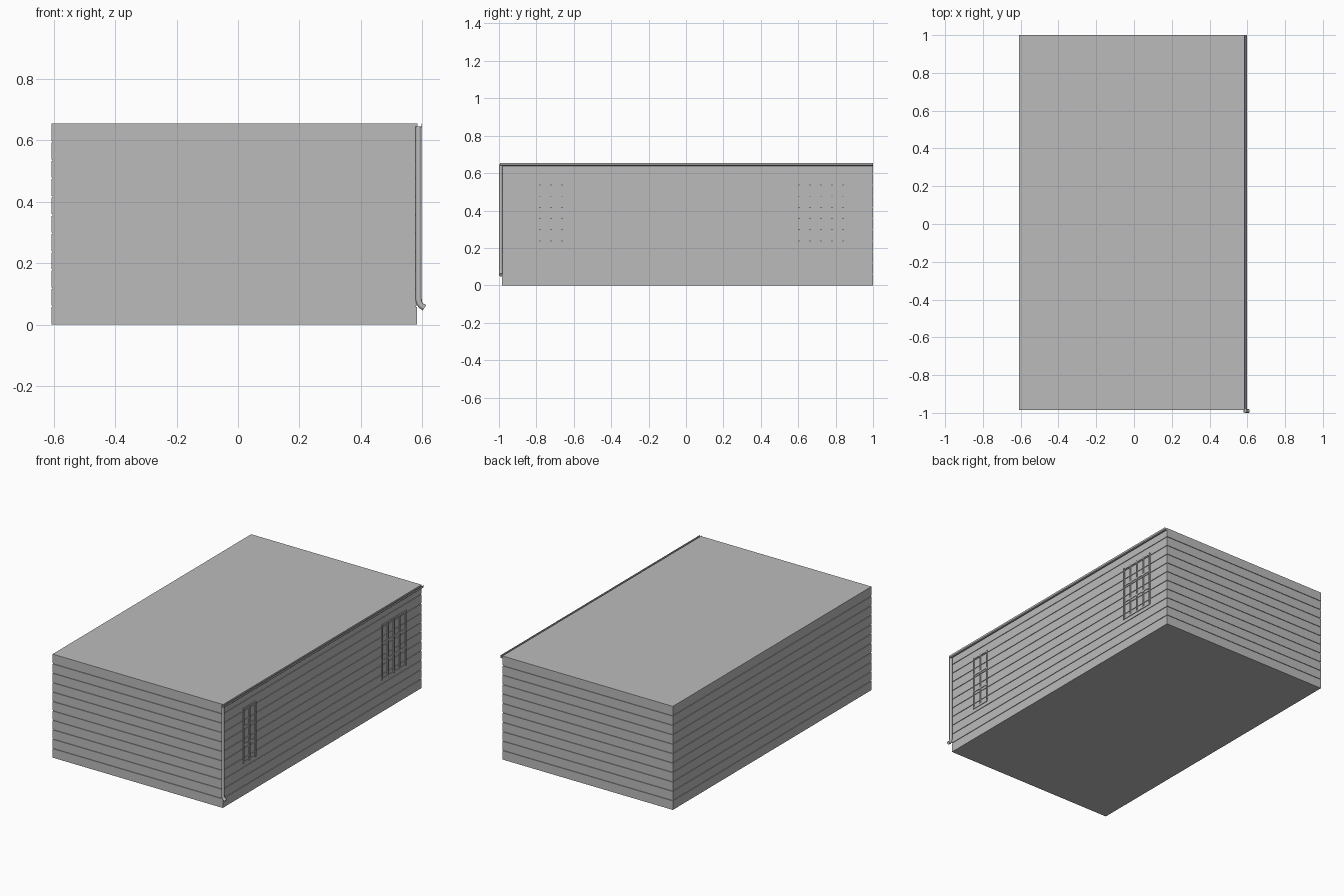
import bpy, bmesh
from mathutils import Vector

cube = bpy.data.objects.get("Cube")
if cube:
    bpy.data.objects.remove(cube, do_unlink=True)

grey = bpy.data.materials.new("plain grey")
grey.use_nodes = True
tone = (0.5, 0.5, 0.5, 1)
grey.diffuse_color = tone
grey.node_tree.nodes["Principled BSDF"].inputs["Base Color"].default_value = tone

X0, X1, Y0, Y1, TOP = -0.608, 0.583, -0.985, 1.0, 0.655


def finish(name, bm):
    bmesh.ops.recalc_face_normals(bm, faces=bm.faces)
    mesh = bpy.data.meshes.new(name)
    bm.to_mesh(mesh)
    bm.free()
    mesh.materials.append(grey)
    obj = bpy.data.objects.new(name, mesh)
    bpy.context.scene.collection.objects.link(obj)
    return obj


def add_box(bm, low, high):
    low, high = Vector(low), Vector(high)
    verts = bmesh.ops.create_cube(bm, size=1)["verts"]
    for v in verts:
        v.co = (low + high) / 2 + v.co * (high - low)


def loft(name, rings):
    """Skin a list of equal-sized rings and cap both ends."""
    bm = bmesh.new()
    loops = [[bm.verts.new(p) for p in ring] for ring in rings]
    for a, b in zip(loops, loops[1:]):
        for i in range(len(a)):
            j = (i + 1) % len(a)
            bm.faces.new((a[i], a[j], b[j], b[i]))
    bm.faces.new(loops[0])
    bm.faces.new(loops[-1])
    return finish(name, bm)


# Walls: stacked boards separated by narrow grooves
boards, groove, depth = 11, 0.005, 0.004
pitch = TOP / boards
levels = [(0, 0)]
for n in range(1, boards):
    z = n * pitch
    levels += [(z - groove / 2, 0), (z - groove / 2, depth),
               (z + groove / 2, depth), (z + groove / 2, 0)]
levels.append((TOP, 0))
loft("clad_walls", [[(X0 + d, Y0 + d, z), (X1 - d, Y0 + d, z),
                     (X1 - d, Y1 - d, z), (X0 + d, Y1 - d, z)] for z, d in levels])


# Windows: raised bars laid over the boards
def window(name, start, columns):
    bm = bmesh.new()
    low, high, step, half = 0.203, 0.553, 0.059, 0.005
    end = start + columns * step
    for c in range(columns + 1):
        y = start + c * step
        add_box(bm, (X1 - 0.005, y - half, low), (X1 + 0.005, y + half, high))
    for r in range(4):
        z = low + half + r * (high - low - 2 * half) / 3
        add_box(bm, (X1 - 0.005, start - half, z - half), (X1 + 0.004, end + half, z + half))
    finish(name, bm)


window("front_window", -0.78, 2)
window("back_window", 0.605, 4)

# Roof gutter: open channel along the eave
channel = [(0, 0), (0, -0.012), (0.004, -0.016), (0.012, -0.016),
           (0.016, -0.012), (0.016, 0), (0.014, 0), (0.014, -0.011),
           (0.011, -0.014), (0.005, -0.014), (0.002, -0.011), (0.002, 0)]
loft("gutter", [[(X1 + x, y, TOP + z) for x, z in channel] for y in (Y0 - 0.01, Y1)])

# Downpipe: round tube with a kicked-out foot
curve = bpy.data.curves.new("downpipe", "CURVE")
curve.dimensions = "3D"
curve.bevel_depth = 0.01
curve.bevel_resolution = 2
curve.use_fill_caps = True
path = [(0.588, 0.645), (0.588, 0.085), (0.59, 0.072), (0.595, 0.063), (0.607, 0.055)]
spline = curve.splines.new("POLY")
spline.points.add(len(path) - 1)
for point, (x, z) in zip(spline.points, path):
    point.co = (x, -0.99, z, 1)
curve.materials.append(grey)
pipe = bpy.data.objects.new("downpipe", curve)
bpy.context.scene.collection.objects.link(pipe)
